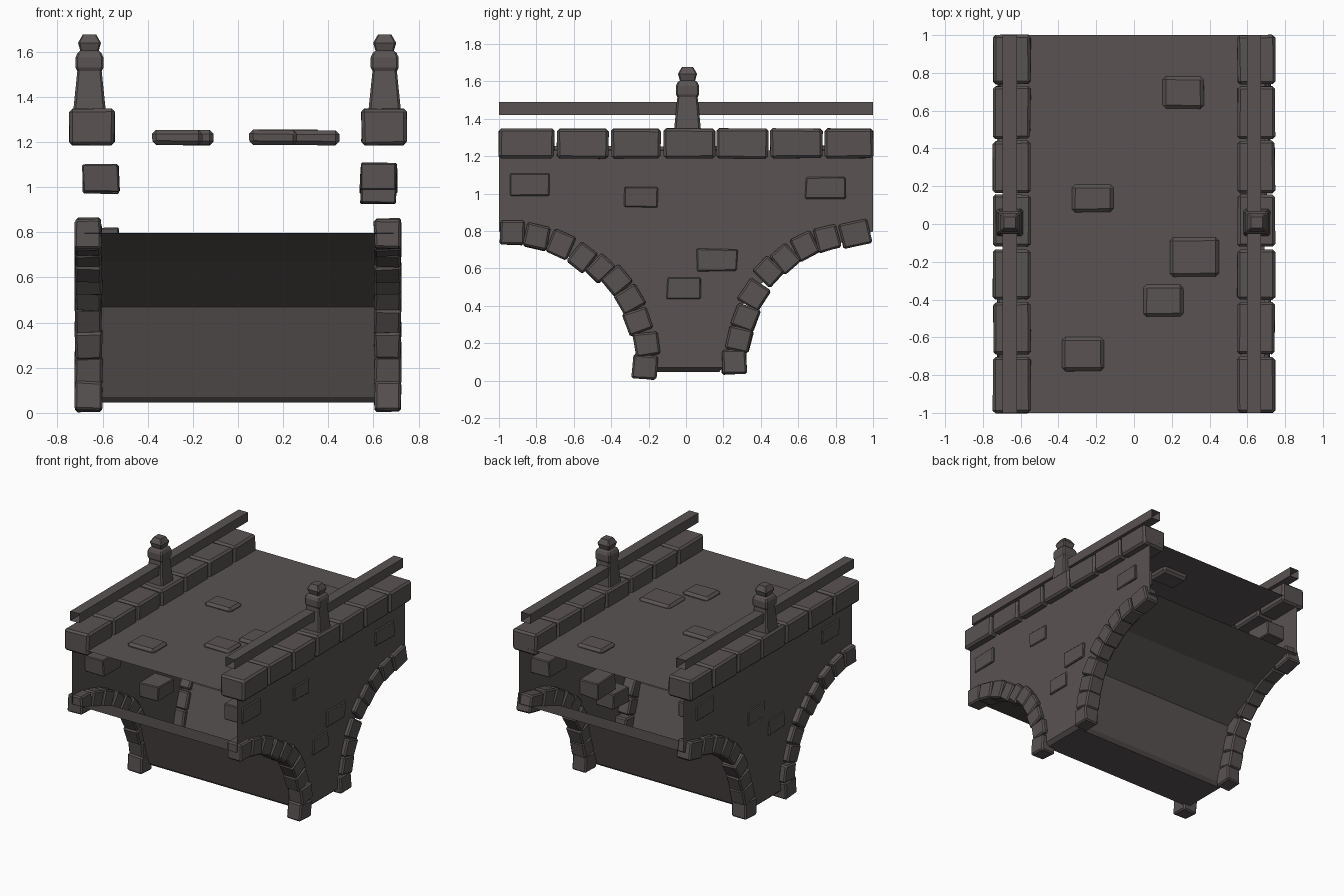
import bpy, bmesh, math, random
from mathutils import Matrix, Vector

if "Cube" in bpy.data.objects:
    bpy.data.objects.remove(bpy.data.objects["Cube"])

random.seed(4)
stone = bpy.data.materials.new("dark warm grey stone")
stone.diffuse_color = (0.100, 0.087, 0.085, 1)
stone.use_nodes = True
stone.node_tree.nodes["Principled BSDF"].inputs["Base Color"].default_value = stone.diffuse_color


def finish(name, bm):
    bmesh.ops.recalc_face_normals(bm, faces=bm.faces)
    me = bpy.data.meshes.new(name)
    bm.to_mesh(me)
    bm.free()
    me.materials.append(stone)
    ob = bpy.data.objects.new(name, me)
    bpy.context.collection.objects.link(ob)
    return ob


def add_block(bm, center, size, angle=0.0, jitter=0.006, bevel=0.012):
    """Rough bevelled stone, turned about the x axis."""
    part = bmesh.new()
    bmesh.ops.create_cube(part, size=1)
    for v in part.verts:
        v.co = Vector([v.co[i] * size[i] + random.uniform(-jitter, jitter) for i in range(3)])
    bmesh.ops.bevel(part, geom=part.edges[:], offset=bevel, segments=1, affect='EDGES')
    part.transform(Matrix.Translation(center) @ Matrix.Rotation(angle, 4, 'X'))
    me = bpy.data.meshes.new("temp")
    part.to_mesh(me)
    part.free()
    bm.from_mesh(me)
    bpy.data.meshes.remove(me)


# Shell: deck, two side walls, arch undersides and foot, open at both ends
DECK = 1.23
half = [(1.0, 0.797), (0.64, 0.67), (0.325, 0.47), (0.20, 0.07)]
outline = [(1, DECK)] + half + [(-y, z) for y, z in reversed(half)] + [(-1, DECK)]
bm = bmesh.new()
R = [bm.verts.new((0.69, y, z)) for y, z in outline]
L = [bm.verts.new((-0.68, y, z)) for y, z in outline]
n, h = len(outline), len(half)
bm.faces.new(R)
bm.faces.new(L[::-1])
bm.faces.new((R[0], R[-1], L[-1], L[0]))
for i in list(range(1, h)) + list(range(h + 1, n - 2)):
    bm.faces.new((R[i], R[i + 1], L[i + 1], L[i]))
ring = [R[h], R[h + 1], L[h + 1], L[h]]
foot = [bm.verts.new((v.co.x * 0.96, v.co.y * 0.88, 0.045)) for v in ring]
for i in range(4):
    j = (i + 1) % 4
    bm.faces.new((ring[i], ring[j], foot[j], foot[i]))
bm.faces.new(foot)
finish("bridge_shell", bm)

# Coping stones along both edges of the deck
caps = [(-1, -.705), (-.69, -.415), (-.40, -.135), (-.12, .155), (.165, .44), (.45, .73), (.74, 1)]
bm = bmesh.new()
for s in (-1, 1):
    for a, b in caps:
        add_block(bm, (s * 0.647, (a + b) / 2, 1.267), (0.198, b - a, 0.16), 0, 0.003, 0.014)
finish("coping_stones", bm)

# Arch ring stones: y, z, tangent angle in degrees, length
arch = [(.904, .785, 13, .155), (.754, .76, 15, .125), (.636, .72, 27, .12), (.53, .652, 41, .115),
        (.44, .583, 47, .115), (.364, .46, 58, .135), (.316, .337, 70, .125), (.283, .22, 76, .125),
        (.257, .10, 92, .13),
        (-.93, .792, -2, .125), (-.797, .77, -13, .125), (-.668, .727, -24, .125), (-.556, .658, -38, .11),
        (-.46, .60, -45, .105), (-.369, .535, -50, .12), (-.30, .433, -60, .125), (-.257, .316, -70, .125),
        (-.21, .193, -82, .125), (-.22, .072, -95, .125)]
bm = bmesh.new()
for s in (-1, 1):
    for y, z, a, ln in arch:
        add_block(bm, (s * 0.663, y, z), (0.118, ln, 0.13), math.radians(a), 0.004, 0.01)
finish("arch_stones", bm)

# Bricks standing slightly proud of the side walls: y, z, width, height
right = [(-.835, 1.05, .215, .12), (-.24, .98, .18, .105), (.165, .645, .215, .12),
         (-.01, .49, .185, .115), (.745, 1.03, .215, .12)]
left = [(.75, 1.03, .21, .12), (-.10, .60, .19, .11), (.14, .76, .20, .12), (-.74, 1.04, .21, .12)]
bm = bmesh.new()
for s, rows in ((1, right), (-1, left)):
    for y, z, w, t in rows:
        add_block(bm, (0.622 if s > 0 else -0.608, y, z), (0.16, w, t), 0, 0.005, 0.006)
finish("wall_bricks", bm)

# Paving bricks raised from the deck: x0, x1, y0, y1
bm = bmesh.new()
for x0, x1, y0, y1 in [(.15, .37, .61, .78), (-.33, -.11, .06, .21), (.19, .45, -.28, -.07),
                       (.05, .26, -.49, -.32), (-.38, -.16, -.78, -.60)]:
    add_block(bm, ((x0 + x1) / 2, (y0 + y1) / 2, 1.22), (x1 - x0, y1 - y0, 0.066), 0, 0.003, 0.018)
finish("paving_bricks", bm)

# Handrails: open square tubes
bm = bmesh.new()
for x in (-0.657, 0.635):
    sec = [(x - .038, 1.42), (x + .038, 1.42), (x + .038, 1.49), (x - .038, 1.49)]
    a = [bm.verts.new((px, -1, pz)) for px, pz in sec]
    b = [bm.verts.new((px, 1, pz)) for px, pz in sec]
    for i in range(4):
        j = (i + 1) % 4
        bm.faces.new((a[i], a[j], b[j], b[i]))
finish("handrails", bm)

# Posts: square section with a stepped, rounded finial
prof = [(.073, 1.33), (.054, 1.515), (.062, 1.53), (.062, 1.575), (.053, 1.595),
        (.041, 1.605), (.051, 1.64), (.030, 1.676)]
bm = bmesh.new()
for x in (-0.658, 0.65):
    rings = []
    for r, z in prof:
        c = r * 0.85   # slightly chamfered corners
        pts = [(r, -c), (r, c), (c, r), (-c, r), (-r, c), (-r, -c), (-c, -r), (c, -r)]
        rings.append([bm.verts.new((x + px, 0.008 + py, z)) for px, py in pts])
    for a, b in zip(rings, rings[1:]):
        for i in range(8):
            j = (i + 1) % 8
            bm.faces.new((a[i], a[j], b[j], b[i]))
    bm.faces.new(rings[0][::-1])
    bm.faces.new(rings[-1])
finish("posts", bm)
